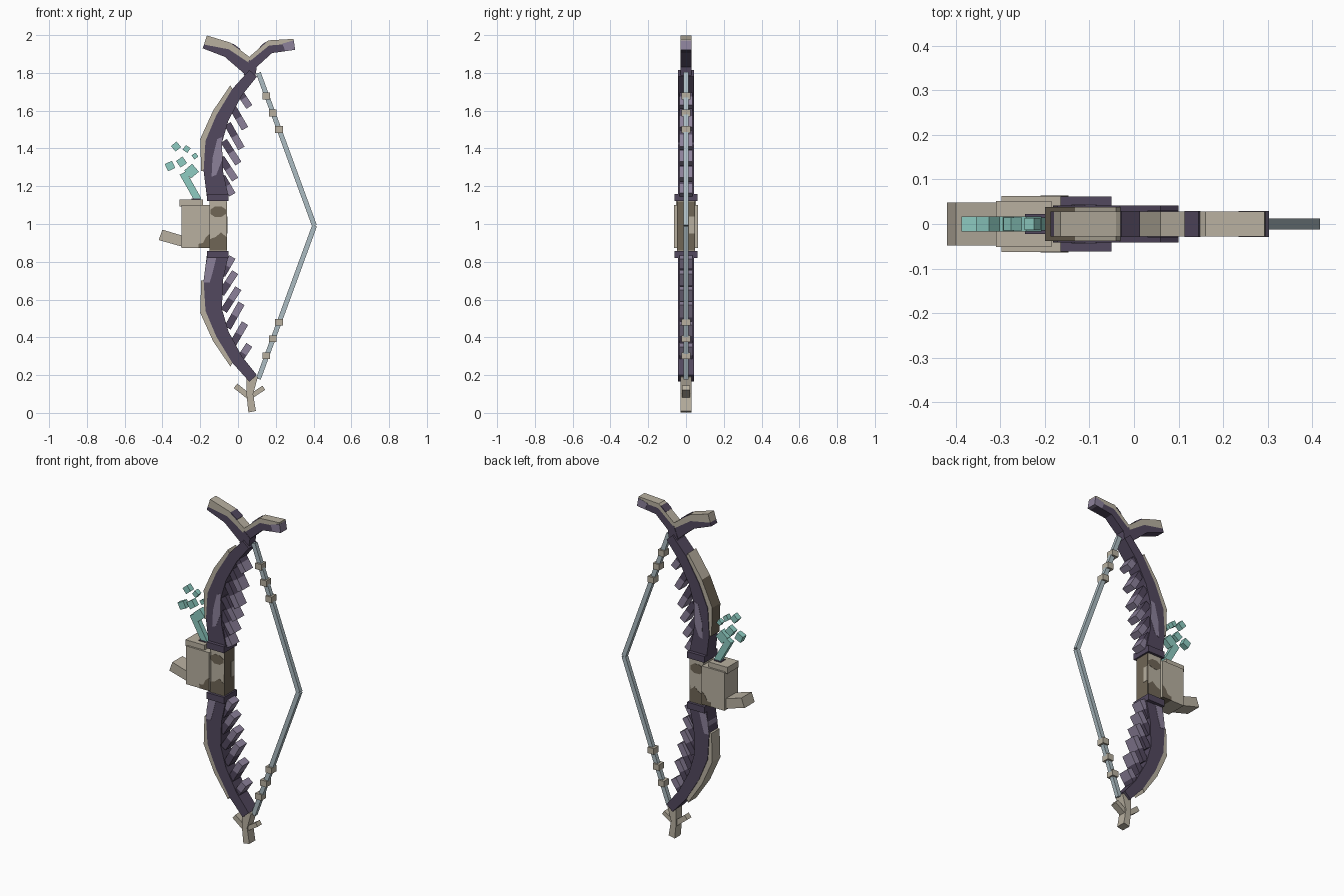
import bpy, bmesh
from math import cos, sin, radians, pi
from mathutils import Vector

if "Cube" in bpy.data.objects:
    bpy.data.objects.remove(bpy.data.objects["Cube"])


def material(name, rgb):
    lin = [((c / 255 + 0.055) / 1.055) ** 2.4 for c in rgb] + [1]
    m = bpy.data.materials.new(name)
    m.use_nodes = True
    m.diffuse_color = lin
    m.node_tree.nodes["Principled BSDF"].inputs["Base Color"].default_value = lin
    return m


BONE = material("bone", (184, 176, 160))
BROWN = material("dark_bone", (112, 102, 86))
PURPLE = material("dark_purple", (82, 72, 94))
LILAC = material("light_purple", (140, 129, 154))
TEAL = material("teal", (142, 204, 194))
STRING = material("grey_blue", (172, 188, 194))

MID = 0.99  # height about which the two limbs mirror


def flip(points):
    return [(x, 2 * MID - z) for x, z in points]


def band(name, left, right, half, mat):
    """Solid strip between two matching edge lines, extruded along y."""
    bm = bmesh.new()
    rows = [[bm.verts.new((x, y, z)) for x, z, y in
             ((*a, -half), (*b, -half), (*b, half), (*a, half))]
            for a, b in zip(left, right)]
    for r, s in zip(rows, rows[1:]):
        for i in range(4):
            j = (i + 1) % 4
            bm.faces.new((r[i], r[j], s[j], s[i]))
    bm.faces.new(rows[0])
    bm.faces.new(rows[-1])
    return finish(name, bm, mat)


def finish(name, bm, mat):
    bmesh.ops.recalc_face_normals(bm, faces=bm.faces)
    me = bpy.data.meshes.new(name)
    bm.to_mesh(me)
    bm.free()
    me.materials.append(mat)
    ob = bpy.data.objects.new(name, me)
    bpy.context.collection.objects.link(ob)
    return ob


def prism(name, points, half, mat, y=0):
    """Polygon in the xz plane extruded along y."""
    bm = bmesh.new()
    face = bm.faces.new([bm.verts.new((x, y - half, z)) for x, z in points])
    out = bmesh.ops.extrude_face_region(bm, geom=[face])["geom"]
    bmesh.ops.translate(bm, vec=(0, 2 * half, 0),
                        verts=[v for v in out if isinstance(v, bmesh.types.BMVert)])
    return finish(name, bm, mat)


def box(name, x0, x1, z0, z1, half, mat, y=0):
    return prism(name, [(x0, z0), (x1, z0), (x1, z1), (x0, z1)], half, mat, y)


def bar(name, a, b, width, half, mat):
    a, b = Vector(a), Vector(b)
    d = (b - a).normalized()
    n = Vector((-d.y, d.x)) * width / 2
    return prism(name, [a - n, b - n, b + n, a + n], half, mat)


def blob(x, z, rx, rz):
    return [(x + rx * cos(i * pi / 4 + pi / 8), z + rz * sin(i * pi / 4 + pi / 8))
            for i in range(8)]


# Grip with mottled patches
box("grip", -0.15, -0.06, 0.85, 1.13, 0.047, BONE)
prism("grip_patch", blob(-0.105, 1.065, 0.045, 0.03), 0.0485, BROWN)
prism("grip_low_patch", [(-0.15, 0.86), (-0.06, 0.86), (-0.06, 0.93), (-0.09, 0.955),
                         (-0.12, 0.93), (-0.15, 0.92)], 0.0485, BROWN)
box("grip_inner_face", -0.064, -0.057, 0.86, 1.12, 0.047, BROWN)
box("grip_inner_patch", -0.062, -0.055, 0.95, 1.04, 0.015, BONE, 0.03)

# Quiver box, lid and spout
box("quiver", -0.298, -0.147, 0.872, 1.10, 0.063, BONE)
prism("quiver_patch", [(-0.21, 0.872), (-0.147, 0.872), (-0.147, 0.95), (-0.17, 0.93),
                       (-0.185, 0.9), (-0.21, 0.895)], 0.0645, BROWN)
box("quiver_lid", -0.31, -0.185, 1.092, 1.13, 0.052, BONE)
box("quiver_opening", -0.245, -0.2, 1.128, 1.134, 0.022, PURPLE)
prism("spout", [(-0.42, 0.915), (-0.27, 0.873), (-0.25, 0.925), (-0.40, 0.97)], 0.048, BONE)

# Crystal shaft and floating shards
bar("crystal_shaft", (-0.21, 1.125), (-0.292, 1.27), 0.038, 0.015, TEAL)
for x, z, s, angle in ((-0.328, 1.41, 0.038, 40), (-0.272, 1.397, 0.03, 55),
                       (-0.228, 1.36, 0.026, 35), (-0.36, 1.307, 0.042, 25),
                       (-0.299, 1.328, 0.042, 35), (-0.246, 1.28, 0.055, 40)):
    c, d = Vector((x, z)), Vector((cos(radians(angle)), sin(radians(angle)))) * s / 2
    bar("crystal_shard", c - d, c + d, s, min(s / 2, 0.017), TEAL)

# Limb profile: outer edge, inner edge, and the bone strip along the back
outer = [(-0.165, 1.145), (-0.182, 1.28), (-0.172, 1.44), (-0.115, 1.575),
         (-0.03, 1.715), (0.06, 1.815)]
inner = [(-0.05, 1.145), (-0.08, 1.28), (-0.085, 1.43), (-0.05, 1.55),
         (0.02, 1.68), (0.10, 1.78)]
spine = [(-0.195, 1.28), (-0.2, 1.45), (-0.132, 1.6), (-0.04, 1.735)]
ribs = [((0.0, 1.71), (0.06, 1.62)), ((-0.03, 1.62), (0.037, 1.505)),
        ((-0.055, 1.53), (0.018, 1.40)), ((-0.075, 1.44), (0.002, 1.32)),
        ((-0.09, 1.35), (-0.015, 1.235)), ((-0.085, 1.25), (-0.03, 1.155))]

for side, f in (("upper", list), ("lower", flip)):
    band(side + "_limb", f(outer), f(inner), 0.042, PURPLE)
    strip = band(side + "_limb_strip", f(spine), f(outer[1:5]), 0.038, BONE)
    if side == "upper":
        # weathered back faces on the lower half of the strip
        strip.data.materials.append(BROWN)
        for p in strip.data.polygons:
            if p.normal.x < -0.7 and p.center.z < 1.6:
                p.material_index = 1
    # Collar clamping the limb to the grip
    prism(side + "_collar", f([(-0.165, 1.122), (-0.05, 1.122),
                               (-0.05, 1.16), (-0.165, 1.16)]), 0.062, PURPLE)
    # Ribs: dark root, light tip
    for a, b in ribs:
        a, b = (Vector(p) for p in f([a, b]))
        m = a.lerp(b, 0.5)
        bar(side + "_rib_root", a, m, 0.038, 0.034, PURPLE)
        bar(side + "_rib_tip", m, b, 0.038, 0.034, LILAC)
    # Bowstring half and its beads
    bar(side + "_string", *f([(0.108, 1.8), (0.405, 0.99)]), 0.026, 0.012, STRING)
    for x, z in f([(0.15, 1.677), (0.183, 1.588), (0.217, 1.5)]):
        box(side + "_bead", x - 0.02, x + 0.02, z - 0.018, z + 0.018, 0.023, BONE)

# Light patches on the limbs
prism("upper_limb_patch", [(-0.11, 1.45), (-0.085, 1.46), (-0.084, 1.34), (-0.115, 1.26),
                           (-0.14, 1.25), (-0.135, 1.35)], 0.0435, LILAC)
prism("lower_limb_patch", [(-0.16, 0.82), (-0.115, 0.82), (-0.135, 0.74), (-0.15, 0.69),
                           (-0.182, 0.69), (-0.175, 0.76)], 0.0435, LILAC)

# Forked crown: purple underside, bone upper layer
left_top = [(-0.165, 1.998), (-0.04, 1.96), (0.06, 1.885)]
left_mid = [(-0.18, 1.95), (-0.05, 1.925), (0.055, 1.855)]
left_low = [(-0.187, 1.93), (-0.07, 1.885), (0.04, 1.79)]
right_top = [(0.06, 1.885), (0.16, 1.972), (0.293, 1.98)]
right_mid = [(0.055, 1.855), (0.165, 1.945), (0.297, 1.955)]
right_low = [(0.07, 1.805), (0.18, 1.905), (0.302, 1.922)]
for side, top, mid, low in (("left", left_top, left_mid, left_low),
                            ("right", right_top, right_mid, right_low)):
    band(side + "_horn_top", top, mid, 0.028, BONE)
    band(side + "_horn_underside", mid, low, 0.028, PURPLE)
prism("crown_stem", [(0.03, 1.79), (0.09, 1.77), (0.1, 1.835), (0.06, 1.87)], 0.03, PURPLE)
prism("horn_tip_patch", [(0.235, 1.955), (0.295, 1.972), (0.303, 1.922), (0.25, 1.915)],
      0.0295, LILAC)
bar("left_horn_stain", (-0.03, 1.954), (0.012, 1.923), 0.006, 0.029, PURPLE)
bar("right_horn_stain", (0.115, 1.934), (0.147, 1.962), 0.006, 0.029, PURPLE)

# Forked foot
band("foot_stem", [(0.045, 0.21), (0.045, 0.1), (0.055, 0.002)],
     [(0.105, 0.19), (0.08, 0.1), (0.095, 0.01)], 0.028, BONE)
bar("foot_left_prong", (0.06, 0.085), (-0.013, 0.143), 0.03, 0.02, BONE)
bar("foot_right_prong", (0.06, 0.083), (0.137, 0.133), 0.026, 0.02, BONE)
